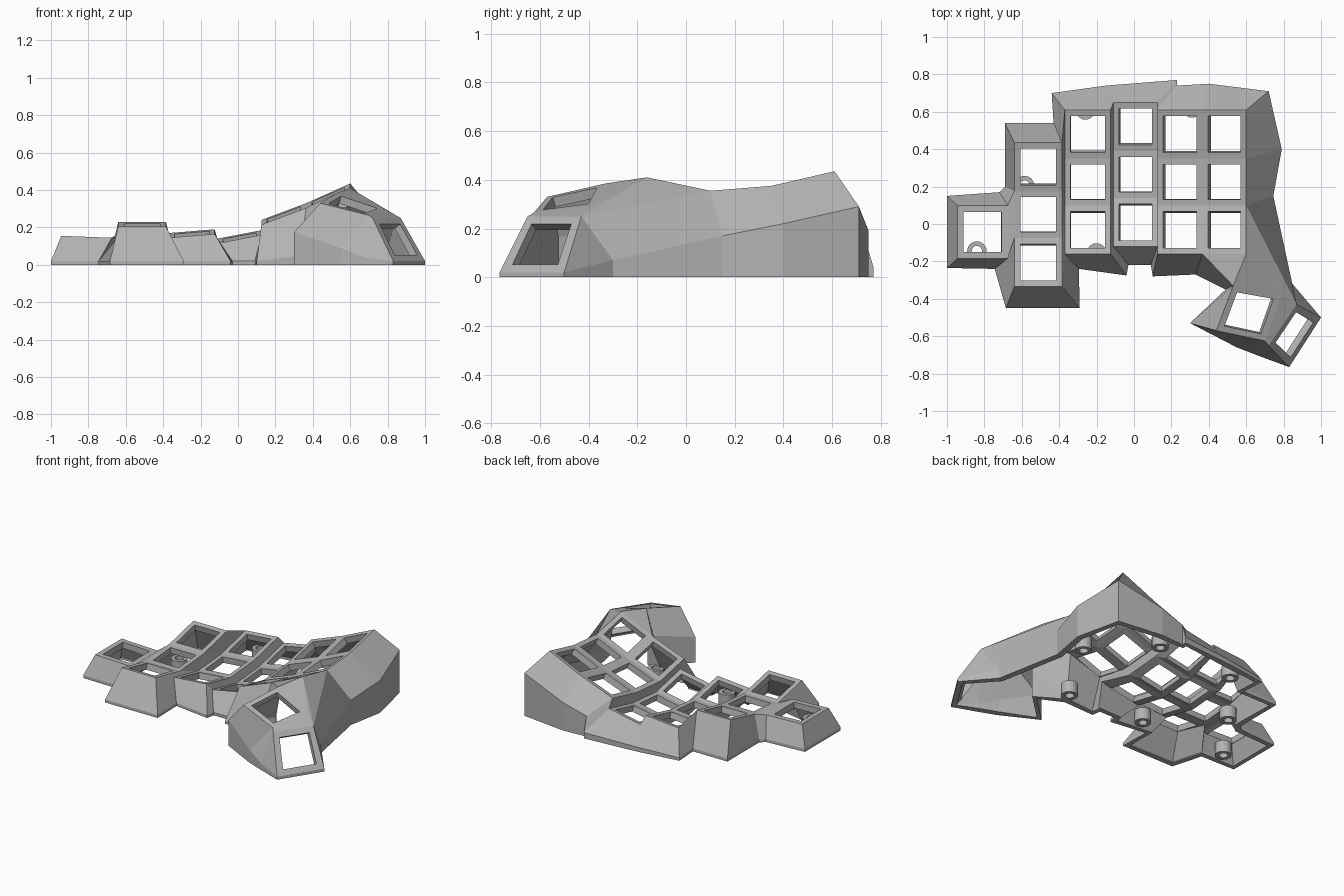
import bpy, bmesh, math
from mathutils import Vector

old = bpy.data.objects.get("Cube")
if old:
    bpy.data.objects.remove(old, do_unlink=True)

grey = bpy.data.materials.new("mid grey")
grey.use_nodes = True
colour = (0.45, 0.45, 0.45, 1)
grey.diffuse_color = colour
grey.node_tree.nodes["Principled BSDF"].inputs["Base Color"].default_value = colour

bm = bmesh.new()


def face(*points):
    """Add a face, skipping repeated corners."""
    pts = []
    for p in points:
        if all((Vector(p) - Vector(q)).length > 1e-4 for q in pts):
            pts.append(p)
    if len(pts) > 2:
        bm.faces.new([bm.verts.new(p) for p in pts])


def key_plate(a, b, c, d, margin=0.125):
    """Flat key seat with a square opening."""
    outer = [Vector(p) for p in (a, b, c, d)]

    def at(u, v):
        return outer[0].lerp(outer[1], u).lerp(outer[3].lerp(outer[2], u), v)
    m, n = margin, 1 - margin
    inner = [at(m, m), at(n, m), at(n, n), at(m, n)]
    for i in range(4):
        j = (i + 1) % 4
        face(outer[i], outer[j], inner[j], inner[i])


# Curved finger columns: left x, right x, y shift, left z, right z
ROW_Y = (-0.16, 0.10, 0.35, 0.61)
ROW_Z = (0.055, 0.0, 0.02, 0.08)


def column(x0, x1, shift, z0, z1):
    left = [(x0, y + shift, z0 + z) for y, z in zip(ROW_Y, ROW_Z)]
    right = [(x1, y + shift, z1 + z) for y, z in zip(ROW_Y, ROW_Z)]
    for i in range(3):
        key_plate(left[i], right[i], right[i + 1], left[i + 1])
    return left, right


columns = [column(*c) for c in (
    (-0.64, -0.385, -0.175, 0.15, 0.15),
    (-0.37, -0.125, 0, 0.09, 0.11),
    (-0.11, 0.125, 0.04, 0.06, 0.105),
    (0.125, 0.365, 0, 0.16, 0.25),
    (0.365, 0.60, 0, 0.25, 0.355))]
(BL, BR), (CL, CR), (DL, DR), (EL, ER), (FL, FR) = columns

# Webs joining neighbouring columns
for (_, a), (b, _) in zip(columns, columns[1:]):
    for i in range(3):
        face(a[i], b[i], b[i + 1], a[i + 1])

# Single outer key
A = [(-0.945, -0.185, 0.155), (-0.675, -0.185, 0.145),
     (-0.675, 0.1, 0.145), (-0.945, 0.1, 0.155)]
key_plate(*A)
face(A[1], BL[1], BL[2], A[2])

# Thumb keys: front left, front right, back right, back left
T = [(0.44, -0.57, 0.33), (0.70, -0.625, 0.265),
     (0.79, -0.375, 0.295), (0.53, -0.33, 0.385)]
U = [(0.72, -0.65, 0.25), (0.83, -0.765, 0.02),
     (1.0, -0.5, 0.02), (0.87, -0.43, 0.25)]
key_plate(*T)
key_plate(*U, margin=0.14)
face(T[1], U[0], U[3], T[2])
face(FL[0], T[3], FR[0])
face(FR[0], T[3], T[2])
face(FR[0], T[2], U[3])
face(FR[0], U[3], FR[1])

# Skirt: rim point, then foot x, foot y and the height where it turns vertical
skirt = [
    (A[0], -1.0, -0.235, 0.02), (A[1], -0.745, -0.24, 0.02),
    (BL[1], -0.745, -0.24, 0.02), (BL[0], -0.685, -0.45, 0.02),
    (BR[0], -0.29, -0.45, 0.02), (CL[0], -0.295, -0.24, 0.02),
    (CR[0], -0.04, -0.275, 0.02), (DL[0], -0.03, -0.22, 0.02),
    (DR[0], 0.09, -0.22, 0.02), (EL[0], 0.10, -0.28, 0.02),
    (ER[0], 0.33, -0.27, 0.05), (T[3], 0.49, -0.35, 0.2),
    (T[0], 0.30, -0.53, 0.175), (T[1], 0.55, -0.66, 0.09),
    (U[0], 0.68, -0.71, 0.04), (U[1], 0.83, -0.765, 0.02),
    (U[2], 1.0, -0.5, 0.02), (U[3], 0.83, -0.30, 0.07),
    (FR[1], 0.745, 0.15, 0.17), (FR[2], 0.79, 0.40, 0.22),
    (FR[3], 0.72, 0.71, 0.29), (FL[3], 0.40, 0.75, 0.19),
    (EL[3], 0.23, 0.74, 0.14), (DR[3], 0.23, 0.77, 0.04),
    (DL[3], -0.15, 0.74, 0.03), (CR[3], -0.15, 0.74, 0.03),
    (CL[3], -0.44, 0.70, 0.02), (BR[3], -0.43, 0.54, 0.02),
    (BL[3], -0.69, 0.54, 0.02), (BL[2], -0.69, 0.20, 0.02),
    (A[2], -0.72, 0.17, 0.02), (A[3], -1.0, 0.15, 0.02)]
for (r0, x0, y0, z0), (r1, x1, y1, z1) in zip(skirt, skirt[1:] + skirt[:1]):
    m0, m1 = (x0, y0, z0), (x1, y1, z1)
    face(r0, m0, m1, r1)
    face(m0, (x0, y0, 0), (x1, y1, 0), m1)

# Weld, orient outwards and thicken inwards
bmesh.ops.remove_doubles(bm, verts=bm.verts, dist=0.0005)
bmesh.ops.recalc_face_normals(bm, faces=bm.faces)
if sum(f.normal.z * f.calc_area() for f in bm.faces) < 0:
    bmesh.ops.reverse_faces(bm, faces=bm.faces)
mesh = bpy.data.meshes.new("keyboard_case")
bm.to_mesh(mesh)
bm.free()
mesh.materials.append(grey)
case = bpy.data.objects.new("keyboard_case", mesh)
bpy.context.collection.objects.link(case)
shell = case.modifiers.new("wall thickness", "SOLIDIFY")
shell.thickness = 0.042
shell.offset = -1


# Screw bosses standing on the floor inside the skirt
def screw_boss(name, x, y, outer=0.052, bore=0.028, height=0.08, sides=24):
    b = bmesh.new()
    rings = []
    for r, z in ((outer, 0), (outer, height), (bore, height), (bore, 0)):
        rings.append([b.verts.new((x + r * math.cos(t), y + r * math.sin(t), z))
                      for t in (2 * math.pi * i / sides for i in range(sides))])
    for p, q in zip(rings, rings[1:] + rings[:1]):
        for i in range(sides):
            j = (i + 1) % sides
            b.faces.new((p[i], p[j], q[j], q[i]))
    bmesh.ops.recalc_face_normals(b, faces=b.faces)
    me = bpy.data.meshes.new(name)
    b.to_mesh(me)
    b.free()
    me.materials.append(grey)
    bpy.context.collection.objects.link(bpy.data.objects.new(name, me))


for n, (x, y) in enumerate([(-0.84, -0.145), (-0.585, 0.205), (-0.26, 0.61),
                            (-0.2, -0.155), (0.31, 0.62), (0.65, 0.29),
                            (0.36, -0.19)]):
    screw_boss("screw_boss_%d" % (n + 1), x, y)
